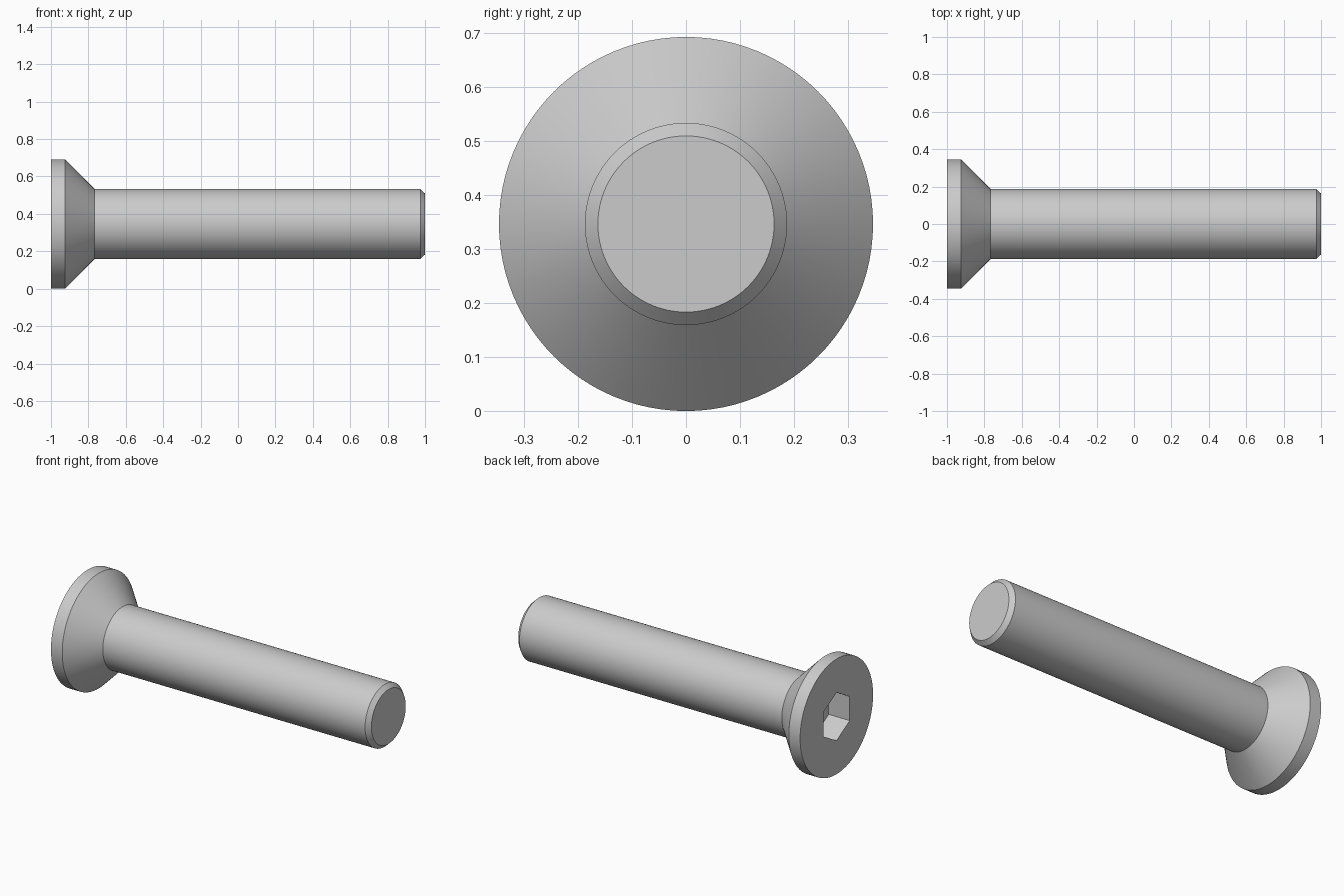
import bpy, bmesh
from math import sin, cos, pi, radians

if "Cube" in bpy.data.objects:
    bpy.data.objects.remove(bpy.data.objects["Cube"])

N = 96          # sides of the round body (multiple of 6 so socket corners land on vertices)
R = 0.346       # head radius, also the axis height


def round_r(r):
    return lambda a: r


def hex_r(apothem):
    # corners at angle 0 (straight up), flats at 30 degrees
    return lambda a: apothem / cos((a % (pi / 3)) - pi / 6)


# Stations along the axis, from socket floor out over the head to the tip
stations = [
    (-0.86, hex_r(0.125)), (-1.0, hex_r(0.125)),       # hex socket
    (-1.0, round_r(R)), (-0.925, round_r(R)),          # head rim
    (-0.767, round_r(0.187)),                          # countersunk cone
    (0.975, round_r(0.187)), (1.0, round_r(0.163)),    # shank and chamfer
]

bm = bmesh.new()
rings = []
for x, radius in stations:
    ring = []
    for i in range(N):
        a = 2 * pi * i / N
        r = radius(a)
        ring.append(bm.verts.new((x, r * sin(a), R + r * cos(a))))
    rings.append(ring)

# Skin between the rings, then cap the socket floor and the tip
for p, q in zip(rings, rings[1:]):
    for i in range(N):
        j = (i + 1) % N
        bm.faces.new((p[i], p[j], q[j], q[i]))
bm.faces.new(rings[0])
bm.faces.new(rings[-1])
bmesh.ops.recalc_face_normals(bm, faces=bm.faces)

mesh = bpy.data.meshes.new("countersunk_screw")
bm.to_mesh(mesh)
bm.free()
screw = bpy.data.objects.new("countersunk_screw", mesh)
bpy.context.collection.objects.link(screw)

# Smooth sides with crisp edges
bpy.context.view_layer.objects.active = screw
screw.select_set(True)
bpy.ops.object.shade_smooth_by_angle(angle=radians(30))
